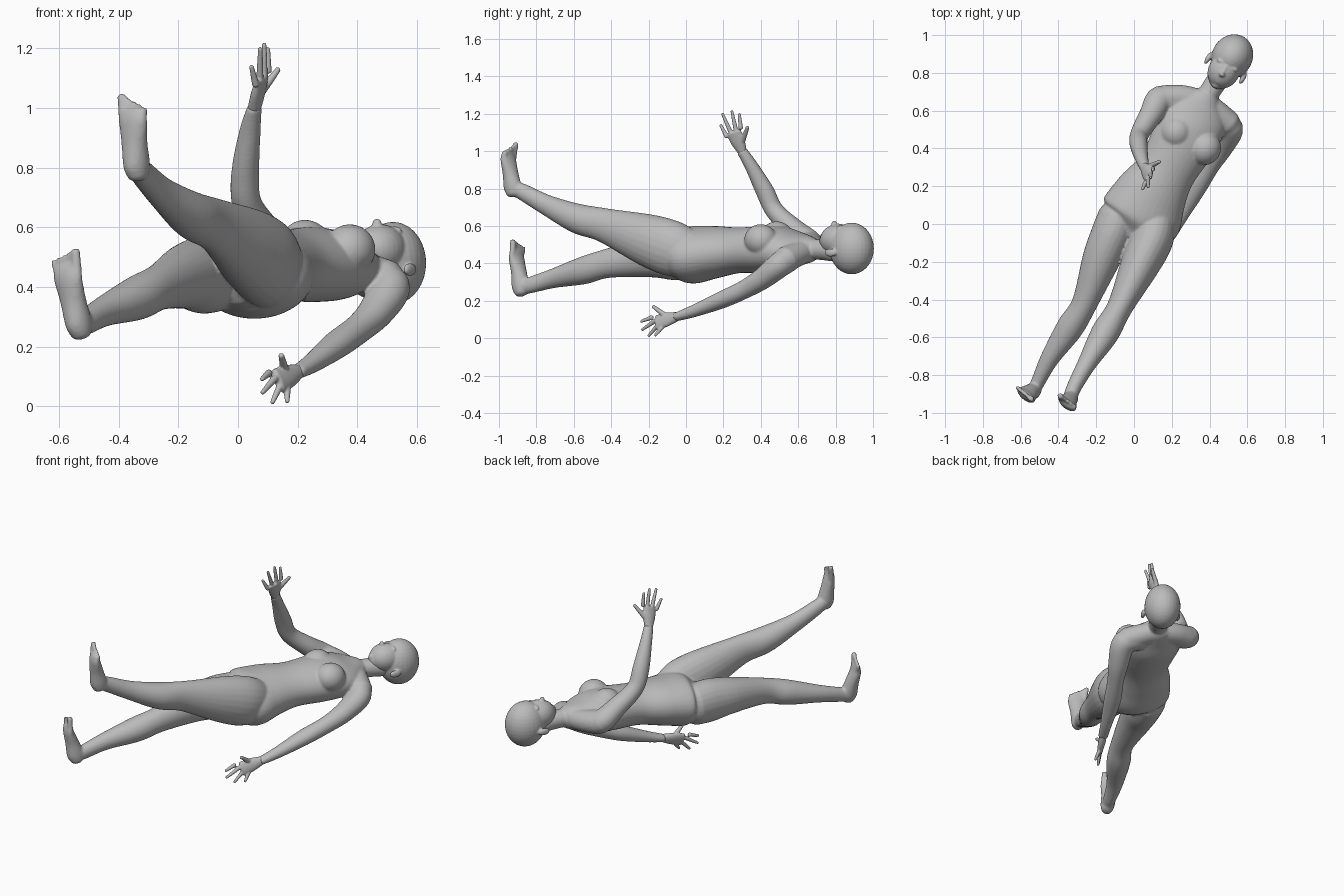
import bpy, bmesh, math
from mathutils import Vector, Matrix

skin = bpy.data.materials.new("plain_grey")
skin.diffuse_color = (0.5, 0.5, 0.5, 1)
L = Vector((0.866, -0.5, 0))      # toward the figure's left
D = Vector((0.5, 0.866, 0))       # toward the crown
UP = Vector((0, 0, 1))


def spline(keys, n=6):
    """Smooth interpolation through key rows."""
    k = [Vector(r) for r in keys]
    out = []
    for i in range(len(k) - 1):
        a, b, c, d = k[max(i - 1, 0)], k[i], k[i + 1], k[min(i + 2, len(k) - 1)]
        for j in range(n):
            t = j / n
            out.append(0.5 * (2 * b + (c - a) * t + (2 * a - 5 * b + 4 * c - d) * t * t
                              + (3 * b - 3 * c + d - a) * t ** 3))
    return out + [k[-1]]


def loft(bm, keys, side=L, sides=24):
    """Elliptical tube through (x, y, z, half width, half depth) with round ends."""
    rows = spline(keys)
    pos = [Vector(r[:3]) for r in rows]
    rings = []
    for i, r in enumerate(rows):
        t = (pos[min(i + 1, len(pos) - 1)] - pos[max(i - 1, 0)]).normalized()
        s = (side - t * side.dot(t)).normalized()
        u = t.cross(s)
        slices = [(0, 1)]
        if i in (0, len(rows) - 1):
            sgn = -1 if i == 0 else 1
            slices = [(sgn * 0.6 * math.sin(q), math.cos(q)) for q in (0, 0.5, 1.0, 1.4)]
            if i == 0:
                slices.reverse()
        for off, sc in slices:
            c = pos[i] + t * off * min(r[3], r[4])
            rings.append([bm.verts.new(c + s * r[3] * sc * math.cos(2 * math.pi * k / sides)
                                       + u * r[4] * sc * math.sin(2 * math.pi * k / sides))
                          for k in range(sides)])
    faces = [bm.faces.new(rings[0]), bm.faces.new(rings[-1])]
    for a, b in zip(rings, rings[1:]):
        for k in range(sides):
            m = (k + 1) % sides
            faces.append(bm.faces.new((a[k], a[m], b[m], b[k])))
    bmesh.ops.recalc_face_normals(bm, faces=faces)


def blob(bm, centre, radii):
    """Ellipsoid aligned to the lying figure."""
    rot = Matrix((L, D, UP)).transposed().to_4x4()
    bmesh.ops.create_uvsphere(bm, u_segments=28, v_segments=18, radius=1,
                              matrix=Matrix.Translation(centre) @ rot @ Matrix.Diagonal((*radii, 1)))


def finish(bm, name, voxel, smooth):
    """Fuse the pieces into one smooth skin."""
    me = bpy.data.meshes.new(name)
    bm.to_mesh(me)
    bm.free()
    ob = bpy.data.objects.new(name, me)
    bpy.context.collection.objects.link(ob)
    bpy.context.view_layer.objects.active = ob
    ob.select_set(True)
    r = ob.modifiers.new("fuse", 'REMESH')
    r.mode, r.voxel_size = 'VOXEL', voxel
    s = ob.modifiers.new("soften", 'SMOOTH')
    s.factor, s.iterations = 0.5, smooth
    for m in ("fuse", "soften"):
        bpy.ops.object.modifier_apply(modifier=m)
    ob.data.materials.clear()
    ob.data.materials.append(skin)
    ob.data.polygons.foreach_set("use_smooth", [True] * len(ob.data.polygons))
    ob.select_set(False)


# Torso, shoulders and neck
body = bmesh.new()
loft(body, [(-0.01, -0.03, 0.44, 0.15, 0.11), (0.03, 0.03, 0.445, 0.218, 0.152),
            (0.09, 0.15, 0.46, 0.195, 0.14), (0.17, 0.28, 0.47, 0.158, 0.122),
            (0.25, 0.42, 0.475, 0.172, 0.125), (0.30, 0.52, 0.475, 0.18, 0.118),
            (0.34, 0.60, 0.475, 0.16, 0.09), (0.375, 0.665, 0.475, 0.085, 0.07)],
     Vector((0.86, -0.5, -0.12)), 36)
loft(body, [(0.16, 0.665, 0.50, 0.07, 0.07), (0.26, 0.665, 0.485, 0.065, 0.07),
            (0.38, 0.625, 0.465, 0.065, 0.07), (0.50, 0.53, 0.42, 0.07, 0.07)], UP)
loft(body, [(0.355, 0.62, 0.465, 0.075, 0.065), (0.395, 0.69, 0.475, 0.057, 0.055),
            (0.46, 0.79, 0.47, 0.06, 0.06)])
for x, y, z in ((0.225, 0.485, 0.54), (0.375, 0.40, 0.525)):
    blob(body, (x, y, z), (0.085, 0.09, 0.085))

# Arms
loft(body, [(0.43, 0.56, 0.43, 0.065, 0.065), (0.505, 0.51, 0.40, 0.073, 0.068),
            (0.465, 0.41, 0.32, 0.062, 0.058), (0.405, 0.31, 0.26, 0.05, 0.05),
            (0.33, 0.19, 0.205, 0.052, 0.046), (0.25, 0.04, 0.145, 0.036, 0.033),
            (0.20, -0.05, 0.115, 0.03, 0.024)])
loft(body, [(0.22, 0.64, 0.49, 0.065, 0.065), (0.14, 0.66, 0.51, 0.073, 0.068),
            (0.09, 0.58, 0.58, 0.062, 0.058), (0.03, 0.475, 0.68, 0.05, 0.05),
            (0.025, 0.42, 0.79, 0.046, 0.05), (0.04, 0.35, 0.92, 0.036, 0.036),
            (0.055, 0.30, 1.0, 0.024, 0.03)])

# Legs
loft(body, [(0.11, 0.0, 0.455, 0.11, 0.135), (0.09, -0.09, 0.485, 0.115, 0.15),
            (0.03, -0.22, 0.53, 0.103, 0.138), (-0.075, -0.44, 0.605, 0.068, 0.092),
            (-0.155, -0.58, 0.64, 0.074, 0.08), (-0.25, -0.74, 0.71, 0.05, 0.056),
            (-0.315, -0.86, 0.775, 0.04, 0.046), (-0.335, -0.91, 0.80, 0.038, 0.04)])
loft(body, [(-0.08, 0.04, 0.44, 0.11, 0.125), (-0.12, -0.06, 0.44, 0.11, 0.13),
            (-0.175, -0.19, 0.435, 0.10, 0.11), (-0.262, -0.42, 0.40, 0.068, 0.078),
            (-0.34, -0.55, 0.362, 0.072, 0.074), (-0.445, -0.71, 0.32, 0.05, 0.052),
            (-0.505, -0.83, 0.285, 0.038, 0.044), (-0.525, -0.87, 0.275, 0.036, 0.04)])

# Feet: heel, arch and ball, then five toes fanned from the big toe outward
FOOT = Vector((0.78, -0.62, 0))
feet = (([(-0.335, -0.925, 0.775, 0.035, 0.04), (-0.34, -0.928, 0.81, 0.042, 0.05),
          (-0.347, -0.938, 0.88, 0.046, 0.04), (-0.352, -0.95, 0.955, 0.056, 0.029),
          (-0.354, -0.947, 0.99, 0.052, 0.02)], (-0.39, -0.91, 1.04), (-0.312, -0.965, 0.995), -1),
        ([(-0.525, -0.88, 0.245, 0.035, 0.04), (-0.535, -0.885, 0.28, 0.042, 0.05),
          (-0.552, -0.893, 0.35, 0.046, 0.04), (-0.57, -0.905, 0.425, 0.056, 0.029),
          (-0.577, -0.90, 0.465, 0.052, 0.02)], (-0.545, -0.925, 0.52), (-0.618, -0.866, 0.485), 1))
for keys, big, little, sgn in feet:
    loft(body, keys, FOOT)
    ball = Vector(keys[3][:3])
    for i in range(5):
        tip = Vector(big).lerp(Vector(little), i / 4)
        base = ball + FOOT * sgn * (0.042 - 0.021 * i)
        r = 0.016 if i == 0 else 0.011
        loft(body, [(*base, r, r), (*tip, r, r)], FOOT, 12)
finish(body, "body", 0.0075, 5)

# Head with face and ears
head = bmesh.new()
O = Vector((0.505, 0.86, 0.48))
features = [(0, 0.03, 0, 0.108, 0.122, 0.138), (0, -0.055, 0.045, 0.084, 0.10, 0.085),
            (0, -0.11, 0.04, 0.052, 0.052, 0.055), (0, -0.142, 0.06, 0.024, 0.02, 0.025),
            (0, -0.055, 0.122, 0.011, 0.035, 0.012), (0, -0.078, 0.13, 0.017, 0.014, 0.02),
            (0, -0.112, 0.098, 0.028, 0.008, 0.014), (0, -0.124, 0.093, 0.024, 0.008, 0.014)]
for s in (-1, 1):
    features += [(s * 0.036, -0.022, 0.108, 0.028, 0.012, 0.016),    # brow
                 (s * 0.035, -0.046, 0.107, 0.02, 0.01, 0.012),      # eye
                 (s * 0.045, -0.078, 0.08, 0.026, 0.024, 0.024),     # cheek
                 (s * 0.106, -0.04, -0.022, 0.013, 0.036, 0.022)]    # ear
for a, b, c, *r in features:
    blob(head, O + L * a + D * b + UP * c, r)
finish(head, "head", 0.005, 5)

# Hands: wrist, knuckle line and finger tips (thumb first)
hands = {
    "left_hand": ((0.20, -0.05, 0.115), (0.135, -0.155, 0.085),
                  [(0.145, -0.175, 0.17), (0.08, -0.24, 0.09), (0.082, -0.235, 0.045),
                   (0.115, -0.20, 0.012), (0.165, -0.165, 0.015)]),
    "right_hand": ((0.055, 0.30, 1.0), (0.08, 0.255, 1.10),
                   [(0.135, 0.33, 1.13), (0.10, 0.285, 1.20), (0.088, 0.245, 1.215),
                    (0.075, 0.195, 1.20), (0.045, 0.185, 1.14)])}
for name, (wrist, knuckle, tips) in hands.items():
    bm = bmesh.new()
    w, k = Vector(wrist), Vector(knuckle)
    tips = [Vector(t) for t in tips]
    across = (tips[1] - tips[4]).normalized()
    loft(bm, [(*w, 0.026, 0.022), (*w.lerp(k, 0.5), 0.04, 0.021), (*k, 0.043, 0.016)], across)
    for i, tip in enumerate(tips):
        base = w.lerp(k, 0.4) + across * 0.025 if i == 0 else k + across * (0.054 - 0.0215 * i) * 1.5
        r = 0.013 if i == 0 else 0.0105
        loft(bm, [(*base, r * 1.2, r * 1.2), (*base.lerp(tip, 0.5), r, r),
                  (*tip, r * 0.75, r * 0.75)], across, 12)
    finish(bm, name, 0.004, 3)
